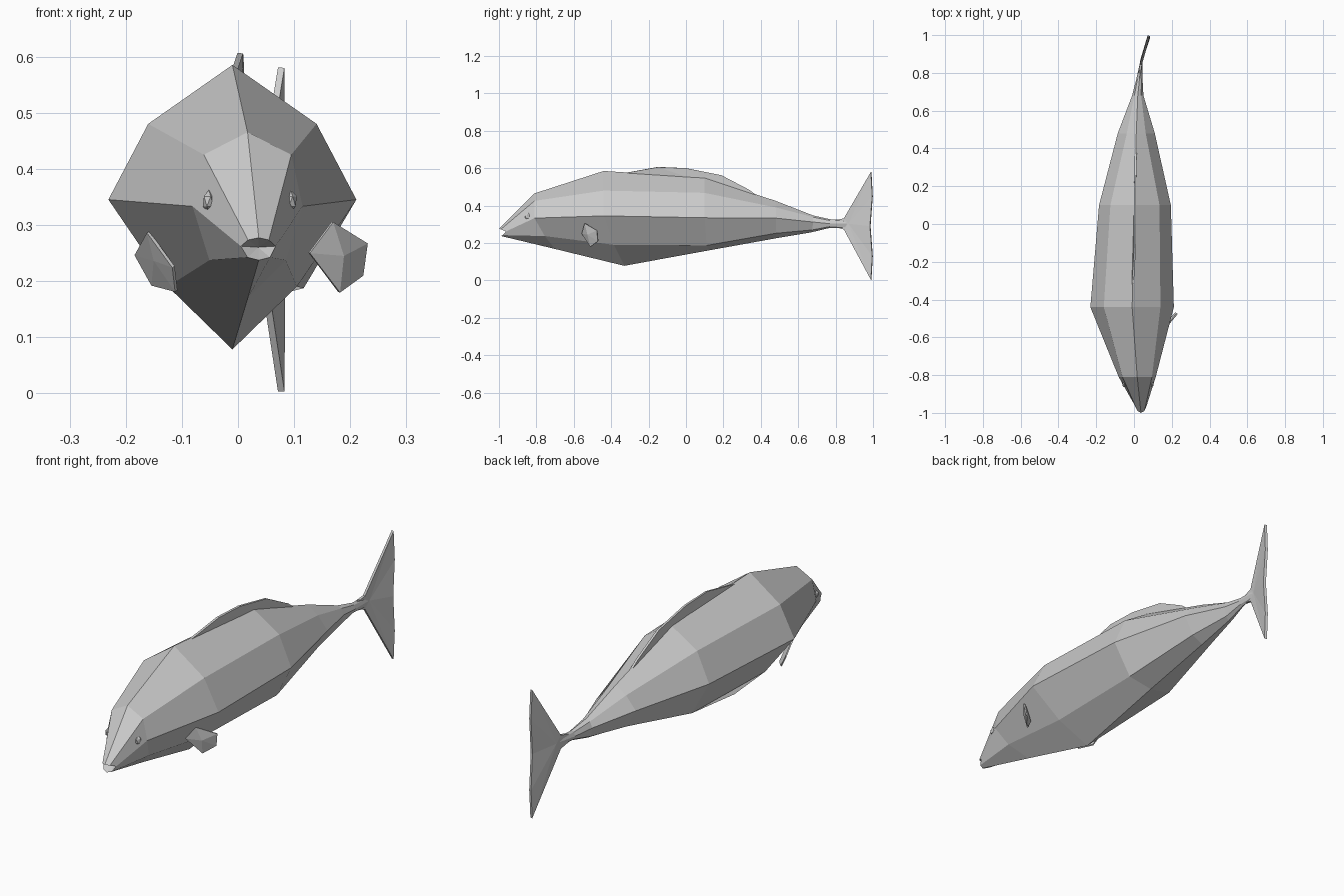
import bpy, bmesh
from mathutils import Vector


def finish(name, bm):
    bmesh.ops.recalc_face_normals(bm, faces=bm.faces)
    me = bpy.data.meshes.new(name)
    bm.to_mesh(me)
    bm.free()
    ob = bpy.data.objects.new(name, me)
    bpy.context.collection.objects.link(ob)
    return ob


def fin(name, outline, thickness, hub):
    """Thin faceted blade: triangles fanned from a hub point, then thickened."""
    bm = bmesh.new()
    c = bm.verts.new(hub)
    vs = [bm.verts.new(p) for p in outline]
    for a, b in zip(vs, vs[1:] + vs[:1]):
        bm.faces.new((c, a, b))
    ob = finish(name, bm)
    mod = ob.modifiers.new("thickness", 'SOLIDIFY')
    mod.thickness = thickness
    mod.offset = 0
    return ob


# Body: eight-sided rings from mouth to tail stalk
# y, centre x, top z, shoulder half-width, z, side half-width, z,
# lower half-width, z, bottom y, bottom z
rings = [
    (-0.81, 0.017, 0.465, 0.078, 0.425, 0.098, 0.333, 0.068, 0.237, -0.70, 0.168),
    (-0.44, -0.01, 0.585, 0.150, 0.480, 0.221, 0.345, 0.115, 0.190, -0.33, 0.078),
    (0.10, 0.005, 0.550, 0.130, 0.468, 0.190, 0.335, 0.112, 0.187, 0.12, 0.160),
    (0.48, 0.012, 0.425, 0.050, 0.390, 0.098, 0.333, 0.055, 0.252, 0.48, 0.225),
    (0.68, 0.020, 0.347, 0.018, 0.338, 0.030, 0.312, 0.020, 0.270, 0.67, 0.257),
    (0.77, 0.029, 0.327, 0.010, 0.320, 0.016, 0.303, 0.010, 0.288, 0.77, 0.281),
    (0.86, 0.039, 0.325, 0.004, 0.315, 0.006, 0.303, 0.004, 0.285, 0.86, 0.278),
]
bm = bmesh.new()

# Open lips: the corners sit further back than the tips
mouth = [(0.037, -1.0, 0.277), (0.055, -0.99, 0.273), (0.067, -0.962, 0.262),
         (0.057, -0.98, 0.242), (0.037, -0.988, 0.237), (0.017, -0.98, 0.242),
         (0.005, -0.962, 0.262), (0.018, -0.99, 0.273)]
loops = [[bm.verts.new(p) for p in mouth]]
for y, cx, tz, sw, sz, w, z, lw, lz, by, bz in rings:
    ly = (y + by) / 2
    pts = [(cx, y, tz), (cx + sw, y, sz), (cx + w, y, z), (cx + lw, ly, lz),
           (cx, by, bz), (cx - lw, ly, lz), (cx - w, y, z), (cx - sw, y, sz)]
    loops.append([bm.verts.new(p) for p in pts])
for a, b in zip(loops, loops[1:]):
    for i in range(8):
        j = (i + 1) % 8
        bm.faces.new((a[i], a[j], b[j], b[i]))
throat = bm.verts.new((0.036, -0.94, 0.260))
for i in range(8):
    bm.faces.new((throat, loops[0][(i + 1) % 8], loops[0][i]))
bm.faces.new(loops[-1])
finish("body", bm)

# Tail fin: tall blade swept to one side
fin("tail_fin", [(0.030, 0.80, 0.322), (0.036, 0.845, 0.332), (0.077, 0.99, 0.58),
                 (0.078, 0.997, 0.45), (0.079, 0.985, 0.29), (0.078, 0.997, 0.13),
                 (0.077, 0.99, 0.003), (0.036, 0.845, 0.272), (0.030, 0.80, 0.285)],
    0.012, (0.040, 0.87, 0.303))

# Dorsal fin: low crest along the back
fin("dorsal_fin", [(-0.008, -0.35, 0.57), (0.004, -0.15, 0.606), (0.005, 0.0, 0.600),
                   (0.006, 0.19, 0.562), (0.008, 0.34, 0.483), (0.010, 0.38, 0.452),
                   (0.006, 0.10, 0.52)],
    0.010, (0.003, 0.0, 0.555))

# Pectoral fins: one spread, the other folded against the flank
fin("right_pectoral_fin", [(0.127, -0.555, 0.25), (0.168, -0.54, 0.305),
                           (0.229, -0.475, 0.267), (0.221, -0.47, 0.21),
                           (0.180, -0.51, 0.18)], 0.006, (0.187, -0.525, 0.245))
fin("left_pectoral_fin", [(-0.16, -0.53, 0.287), (-0.115, -0.54, 0.225),
                          (-0.11, -0.51, 0.182), (-0.152, -0.46, 0.193),
                          (-0.182, -0.45, 0.247)], 0.006, (-0.148, -0.51, 0.237))

# Eyes: small faceted beads pressed into the head
for name, x in (("left_eye", -0.052), ("right_eye", 0.094)):
    bm = bmesh.new()
    bmesh.ops.create_icosphere(bm, subdivisions=1, radius=0.02)
    bmesh.ops.scale(bm, vec=Vector((0.6, 1.0, 1.0)), verts=bm.verts)
    bmesh.ops.translate(bm, vec=Vector((x, -0.845, 0.342)), verts=bm.verts)
    finish(name, bm)
